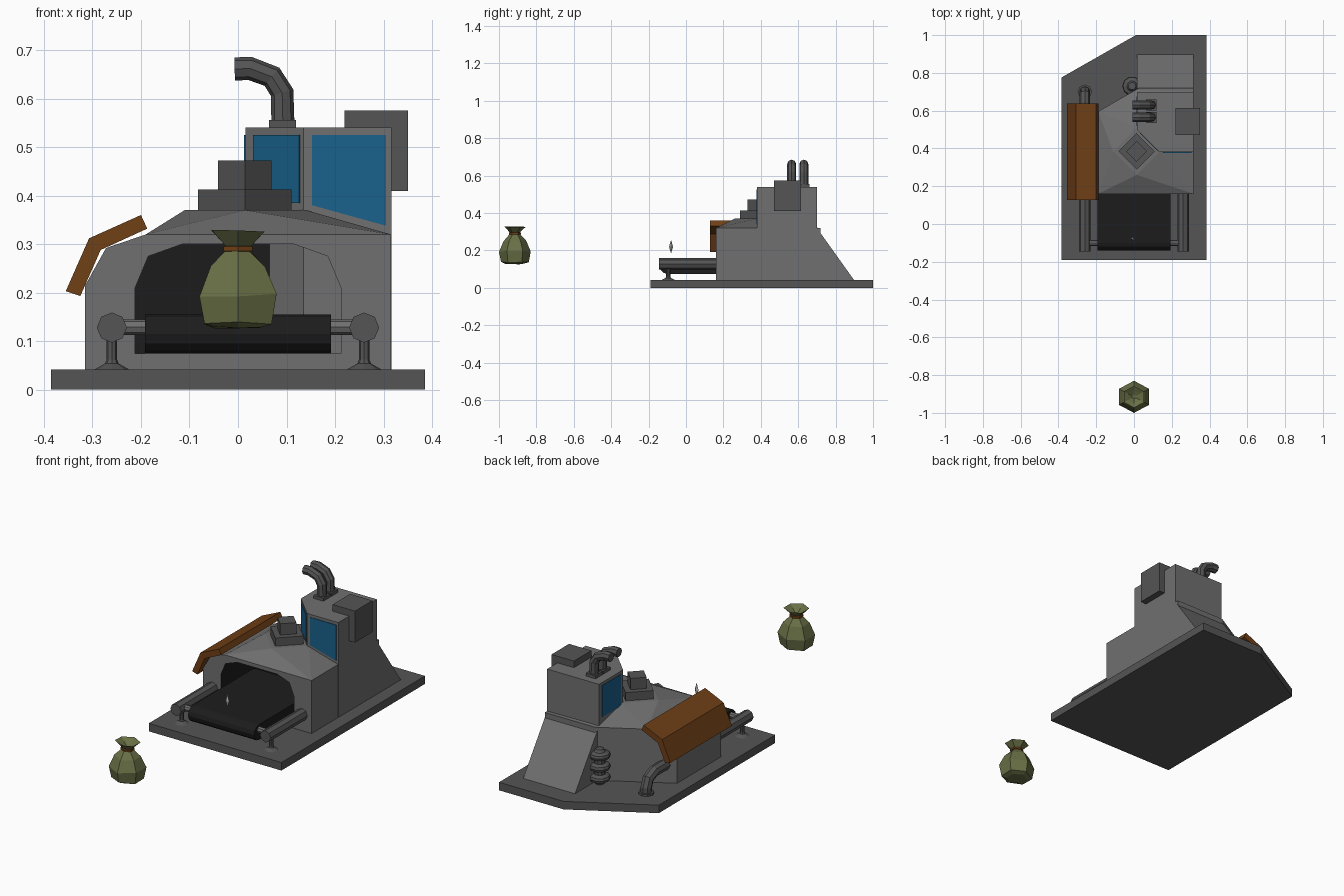
import bpy, bmesh, math, random
from mathutils import Vector

if "Cube" in bpy.data.objects:
    bpy.data.objects.remove(bpy.data.objects["Cube"])

random.seed(4)


def material(name, rgb):
    m = bpy.data.materials.new(name)
    m.diffuse_color = (*rgb, 1)
    m.use_nodes = True
    m.node_tree.nodes["Principled BSDF"].inputs["Base Color"].default_value = m.diffuse_color
    return m


BLACK = material("black", (0.012, 0.012, 0.012))
DARK = material("dark_grey", (0.09, 0.09, 0.09))
GREY = material("grey", (0.16, 0.16, 0.16))
BLUE = material("glass_blue", (0.01, 0.12, 0.26))
RUST = material("rust_orange", (0.16, 0.05, 0.008))
OLIVE = material("olive_cloth", (0.14, 0.16, 0.06))


def finish(bm, name, mat):
    bmesh.ops.recalc_face_normals(bm, faces=bm.faces)
    me = bpy.data.meshes.new(name)
    bm.to_mesh(me)
    bm.free()
    me.materials.append(mat)
    ob = bpy.data.objects.new(name, me)
    bpy.context.collection.objects.link(ob)
    return ob


def prism(name, pts, axis, a, b, mat, cut=None):
    """Extrude a 2D profile along an axis; cut = (point, normal) trims one side."""
    put = {'x': lambda p, t: (t, p[0], p[1]),
           'y': lambda p, t: (p[0], t, p[1]),
           'z': lambda p, t: (p[0], p[1], t)}[axis]
    bm = bmesh.new()
    f = bm.faces.new([bm.verts.new(put(p, a)) for p in pts])
    side = bmesh.ops.extrude_face_region(bm, geom=[f])['geom']
    vs = [v for v in side if isinstance(v, bmesh.types.BMVert)]
    bm.faces.ensure_lookup_table()
    bmesh.ops.translate(bm, verts=vs, vec=Vector(put((0, 0), b - a)))
    if not any(f2 for f2 in bm.faces if set(f2.verts) == set(f.verts)):
        bm.faces.new(f.verts)
    if cut:
        r = bmesh.ops.bisect_plane(bm, geom=bm.verts[:] + bm.edges[:] + bm.faces[:],
                                   plane_co=cut[0], plane_no=cut[1], clear_outer=True)
        edges = [e for e in r['geom_cut'] if isinstance(e, bmesh.types.BMEdge)]
        bmesh.ops.holes_fill(bm, edges=edges)
    return finish(bm, name, mat)


def box(name, x, y, z, mat):
    return prism(name, [(x[0], y[0]), (x[1], y[0]), (x[1], y[1]), (x[0], y[1])], 'z', *z, mat)


def lathe(name, prof, n, loc, mat, jitter=0.0, turn=0.0):
    """Stack n-sided rings of (radius, z); end rings are capped."""
    bm = bmesh.new()
    rings = []
    for r, z in prof:
        rings.append([bm.verts.new((loc[0] + r * math.cos(turn + k * math.tau / n),
                                    loc[1] + r * math.sin(turn + k * math.tau / n),
                                    loc[2] + z + random.uniform(-jitter, jitter))) for k in range(n)])
    for lo, hi in zip(rings, rings[1:]):
        for k in range(n):
            j = (k + 1) % n
            bm.faces.new((lo[k], lo[j], hi[j], hi[k]))
    bm.faces.new(rings[0])
    bm.faces.new(rings[-1])
    return finish(bm, name, mat)


def tube(name, pts, r, mat, res=2):
    cu = bpy.data.curves.new(name, 'CURVE')
    cu.dimensions = '3D'
    cu.bevel_depth, cu.bevel_resolution, cu.use_fill_caps = r, res, True
    s = cu.splines.new('POLY')
    s.points.add(len(pts) - 1)
    for p, c in zip(s.points, pts):
        p.co = (*c, 1)
    s.use_smooth = False
    ob = bpy.data.objects.new(name, cu)
    bpy.context.collection.objects.link(ob)
    bpy.ops.object.select_all(action='DESELECT')
    ob.select_set(True)
    bpy.context.view_layer.objects.active = ob
    bpy.ops.object.convert(target='MESH')
    ob = bpy.context.view_layer.objects.active
    ob.data.materials.clear()
    ob.data.materials.append(mat)
    return ob


# Base plate with one cut corner
prism("base_plate", [(-.385, -.19), (.385, -.19), (.385, 1), (.01, 1), (-.385, .775)],
      'z', 0, .042, DARK)

# Main housing, trimmed diagonally at the back, with a mouth cut in the front
back = ((.012, .712, 0), (-.5, .87, 0))
body = prism("housing", [(-.315, .04), (-.315, .215), (-.272, .292), (-.19, .32), (.315, .32), (.315, .04)],
             'y', .16, .72, GREY, back)
half = [(.212, .075), (.212, .21), (.185, .275), (.115, .30)]
mouth = prism("mouth_cutter", half + [(-x, z) for x, z in reversed(half)], 'y', .1, .45, BLACK)
mouth.hide_render = True
mod = body.modifiers.new("mouth", 'BOOLEAN')
mod.operation, mod.solver, mod.object = 'DIFFERENCE', 'EXACT', mouth
mod.material_mode = 'TRANSFER'
bpy.context.view_layer.objects.active = body
bpy.ops.object.modifier_apply(modifier="mouth")
bpy.data.objects.remove(mouth)

# Faceted roof rising to a flat diamond
bm = bmesh.new()
for x, y, z in [(-.19, .16, .32), (.315, .16, .32), (.315, .70, .32), (.015, .71, .32), (-.19, .595, .32),
                (-.11, .385, .37), (.14, .385, .37), (.015, .26, .37), (.015, .51, .37)]:
    bm.verts.new((x, y, z))
bmesh.ops.convex_hull(bm, input=bm.verts)
finish(bm, "roof", GREY)

# Stepped vent on the roof
lathe("roof_vent", [(.096, -.02), (.096, .043), (.075, .043), (.055, .043), (.055, .102)], 4,
      (.014, .385, .37), DARK)

# Cabin with sloping rear and chamfered front corner
prism("cabin", [(.38, .04), (.38, .54), (.70, .54), (.70, .32), (.90, .04)], 'x', .015, .316, GREY,
      ((.135, .38, 0), (-1, -1, 0)))
prism("front_window", [(.153, .525), (.305, .525), (.305, .338), (.153, .380)], 'y', .377, .39, BLUE)
prism("side_window", [(.52, .36), (.675, .36), (.675, .525), (.52, .525)], 'x', .012, .03, BLUE)
prism("corner_window", [(.031, .48), (.126, .385), (.134, .393), (.039, .488)], 'z', .385, .525, BLUE)
box("side_cabinet", (.22, .35), (.47, .615), (.41, .575), DARK)

# Twin exhausts
for i, y in enumerate((.565, .63)):
    tube(f"exhaust_{i + 1}", [(.093, y, .53), (.091, y, .612), (.07, y, .645), (.025, y, .662),
                              (-.007, y, .661)], .024, DARK)
    box(f"exhaust_collar_{i + 1}", (.064, .12), (y - .029, y + .029), (.53, .556), DARK)

# Bent orange side panel
prism("side_panel", [(-.2, .36), (-.307, .312), (-.355, .203), (-.325, .193), (-.283, .288), (-.187, .332)],
      'y', .127, .637, RUST)

# Conveyor belt with rounded ends
belt = []
for cy, start in ((-.1, 90), (.40, -90)):
    belt += [(cy + .04 * math.cos(math.radians(start + k * 30)),
              .115 + .04 * math.sin(math.radians(start + k * 30))) for k in range(7)]
prism("conveyor_belt", belt, 'x', -.192, .192, BLACK)

# Conveyor rails, axles and legs on both sides
for side, s in (("left", -1), ("right", 1)):
    x = s * .26
    tube(f"{side}_rail", [(x, -.145, .128), (x, .2, .128)], .031, DARK)
    tube(f"{side}_axle", [(s * .18, -.1, .129), (x, -.1, .129)], .016, GREY)
    lathe(f"{side}_leg", [(.035, 0), (.014, .012), (.011, .02), (.011, .07)], 8, (x, -.095, .042), DARK)

# Elbow pipe at the back and ribbed column
tube("elbow_pipe", [(-.26, .5, .135), (-.26, .64, .135), (-.26, .685, .115), (-.26, .70, .075),
                    (-.26, .70, .04)], .028, DARK)
lathe("elbow_flange", [(.038, 0), (.038, .01)], 8, (-.26, .70, .042), DARK)
coil = [(.024, 0)]
for z in (.03, .088, .147):
    coil += [(.028, z - .02), (.048, z - .012), (.052, z), (.048, z + .012), (.028, z + .02)]
lathe("ribbed_column", coil + [(.02, .18)], 10, (-.01, .73, .042), DARK)

# Tied sack
at = (0, -.915, 0)
up = math.pi / 2
sack = lathe("sack", [(.05, .128), (.074, .137), (.085, .195), (.06, .252), (.027, .286), (.027, .295),
                      (.058, .327), (.035, .313), (.012, .30)], 6, at, OLIVE, .003, up)
tie = lathe("sack_tie", [(.026, .284), (.032, .286), (.032, .295), (.026, .297)], 6, at, RUST, 0, up)
for ob in (sack, tie):
    for v in ob.data.vertices:
        v.co.x *= 1.08

# Small floating shard above the belt
bm = bmesh.new()
for p in [(0, 0, .037), (0, 0, -.037), (.011, 0, 0), (-.011, 0, 0), (0, .011, 0), (0, -.011, 0)]:
    bm.verts.new(Vector(p) + Vector((-.006, -.08, .22)))
bmesh.ops.convex_hull(bm, input=bm.verts)
finish(bm, "floating_shard", material("light_grey", (.5, .5, .5)))
